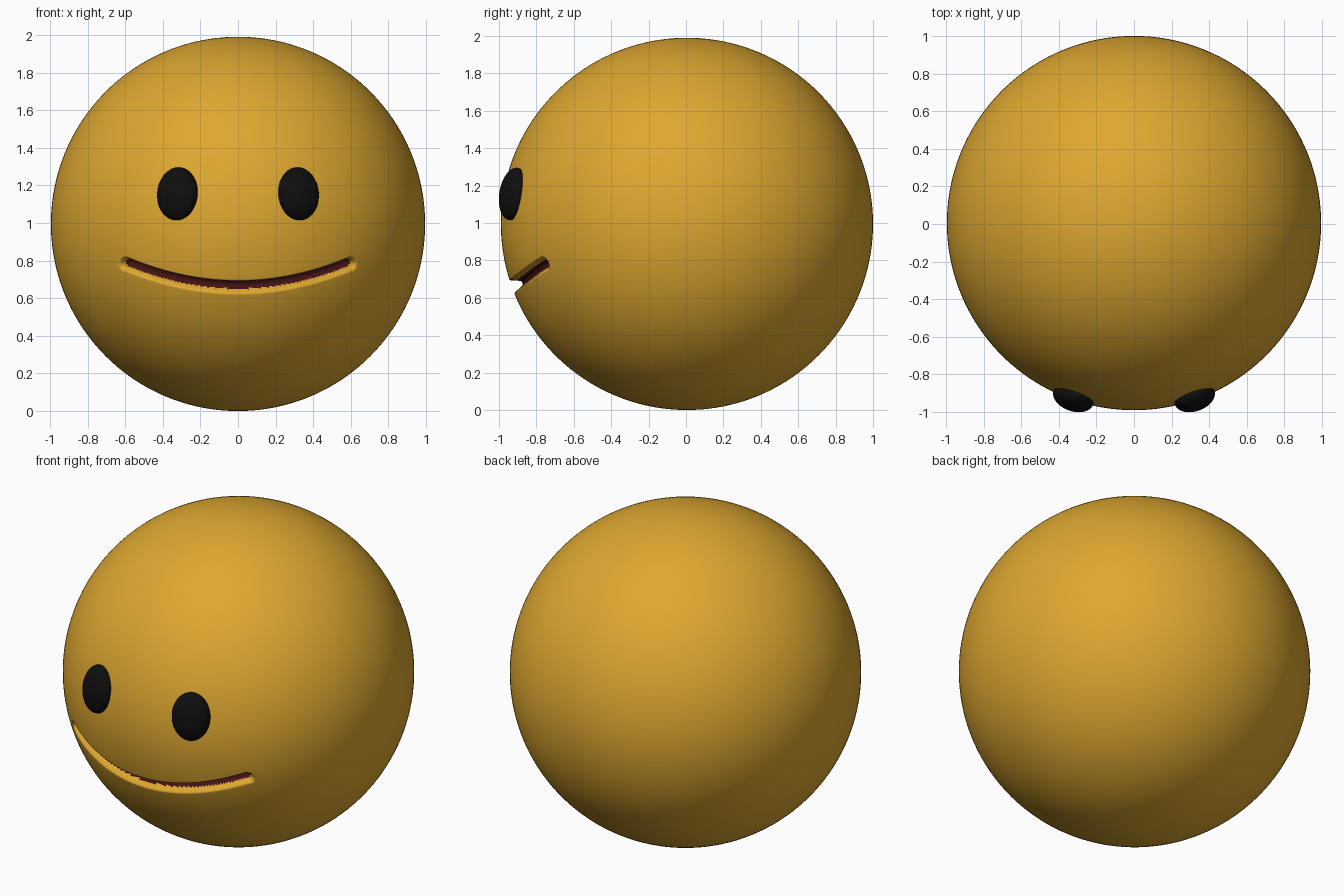
import bpy, bmesh, math
from mathutils import Vector, Matrix

if "Cube" in bpy.data.objects:
    bpy.data.objects.remove(bpy.data.objects["Cube"])

R = 0.995
CENTRE = Vector((0, 0.005, R))


def material(name, rgb):
    m = bpy.data.materials.new(name)
    m.diffuse_color = (*rgb, 1)
    m.use_nodes = True
    m.node_tree.nodes["Principled BSDF"].inputs["Base Color"].default_value = m.diffuse_color
    return m


yellow = material("golden yellow", (0.73, 0.39, 0.03))
black = material("eye black", (0.0045, 0.0045, 0.0045))
maroon = material("dark maroon", (0.055, 0.006, 0.006))


def make_object(name, bm, mats):
    me = bpy.data.meshes.new(name)
    for f in bm.faces:
        f.smooth = True
    bm.to_mesh(me)
    bm.free()
    for m in mats:
        me.materials.append(m)
    ob = bpy.data.objects.new(name, me)
    bpy.context.collection.objects.link(ob)
    return ob


def smile_distance(p):
    """Distance from the smile curve, measured in the front view."""
    if p.y > 0:
        return 9.0
    x = min(abs(p.x), 0.595)
    z = (0.659 - R) + 0.127 * (x / 0.605) ** 2
    slope = 0.254 * x / 0.605 ** 2
    across = (p.z - z) / math.hypot(1, slope)
    return math.hypot(across, max(0, abs(p.x) - x))


def smooth_step(t):
    t = max(0.0, min(1.0, t))
    return t * t * (3 - 2 * t)


# Head: sphere, refined around the smile, with a groove pressed in
bm = bmesh.new()
bmesh.ops.create_uvsphere(bm, u_segments=160, v_segments=80, radius=R)
near = [f for f in bm.faces if smile_distance(f.calc_center_median()) < 0.075]
edges = list({e for f in near for e in f.edges})
bmesh.ops.subdivide_edges(bm, edges=edges, cuts=7, use_grid_fill=True)
dist = {}
for v in bm.verts:
    v.co = v.co.normalized() * R
    dist[v] = smile_distance(v.co)
for f in bm.faces:
    f.material_index = int(sum(dist[v] for v in f.verts) / len(f.verts) < 0.021)
for v in bm.verts:
    depth = 0.06 * smooth_step((0.038 - dist[v]) / 0.03)
    v.co = v.co.normalized() * (R - depth)
bmesh.ops.translate(bm, verts=bm.verts, vec=CENTRE)
make_object("head", bm, [yellow, maroon])

# Eyes: flattened ovals sitting on the surface, facing outwards
for side, name in ((-1, "left_eye"), (1, "right_eye")):
    n = Vector((side * 0.322, 0, 0.16))
    n.y = -math.sqrt(R * R - n.length_squared)
    rot = n.to_track_quat('Z', 'Y').to_matrix().to_4x4()
    bm = bmesh.new()
    bmesh.ops.create_uvsphere(bm, u_segments=48, v_segments=24, radius=1)
    bm.transform(Matrix.Translation(CENTRE + n) @ rot @ Matrix.Diagonal((0.112, 0.142, 0.07, 1)))
    make_object(name, bm, [black])
